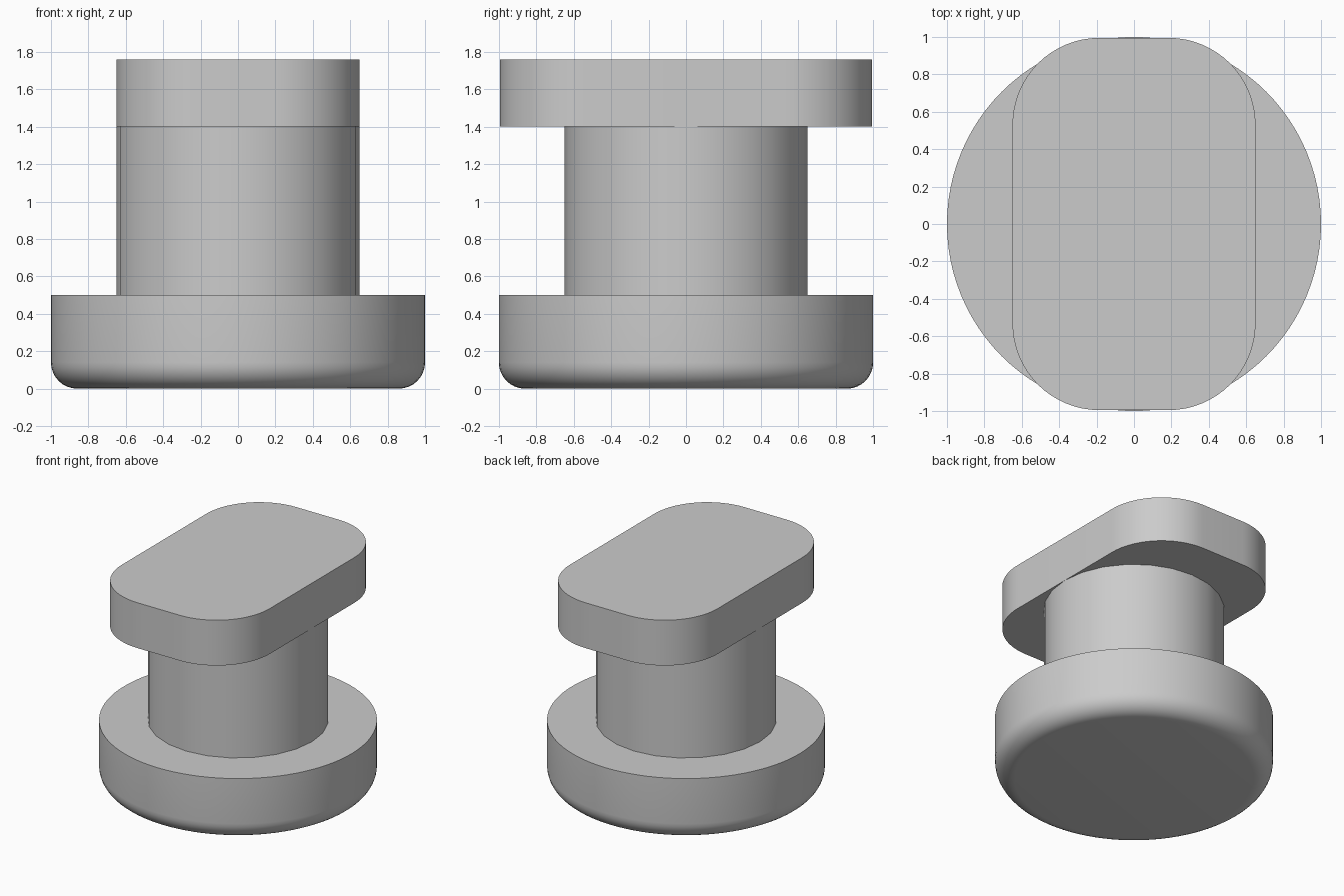
import bpy, bmesh
from math import pi, sin, cos, radians

cube = bpy.data.objects.get("Cube")
if cube:
    bpy.data.objects.remove(cube, do_unlink=True)

grey = bpy.data.materials.new("light grey")
grey.use_nodes = True
colour = (0.6, 0.6, 0.6, 1)
grey.diffuse_color = colour
grey.node_tree.nodes["Principled BSDF"].inputs["Base Color"].default_value = colour


def arc(cx, cy, r, start, end, steps):
    """Points along a circular arc, angles in degrees."""
    angles = [radians(start + (end - start) * i / steps) for i in range(steps + 1)]
    return [(cx + r * cos(a), cy + r * sin(a)) for a in angles]


def loft(name, rings):
    """Join a stack of matching rings and cap both ends."""
    bm = bmesh.new()
    loops = [[bm.verts.new(p) for p in ring] for ring in rings]
    count = len(loops[0])
    for low, high in zip(loops, loops[1:]):
        for i in range(count):
            j = (i + 1) % count
            bm.faces.new((low[i], low[j], high[j], high[i]))
    bm.faces.new(loops[0][::-1])
    bm.faces.new(loops[-1])
    bmesh.ops.recalc_face_normals(bm, faces=bm.faces)
    mesh = bpy.data.meshes.new(name)
    bm.to_mesh(mesh)
    bm.free()
    mesh.materials.append(grey)
    obj = bpy.data.objects.new(name, mesh)
    bpy.context.collection.objects.link(obj)
    bpy.ops.object.select_all(action="DESELECT")
    obj.select_set(True)
    bpy.context.view_layer.objects.active = obj
    bpy.ops.object.shade_smooth_by_angle(angle=radians(35))
    return obj


def turned(name, profile, sides):
    """Round part from (radius, height) pairs."""
    angles = [2 * pi * i / sides for i in range(sides)]
    return loft(name, [[(r * cos(a), r * sin(a), z) for a in angles] for r, z in profile])


# Round base with a rounded lower rim
fillet = 0.14
turned("base", arc(1 - fillet, fillet, fillet, -90, 0, 8) + [(1, 0.5)], 96)

# Stem
turned("stem", [(0.65, 0.5), (0.65, 1.4)], 24)

# Oblong head with rounded corners
half_x, half_y, corner = 0.65, 0.995, 0.465
cx, cy = half_x - corner, half_y - corner
outline = []
for k, (sx, sy) in enumerate([(1, 1), (-1, 1), (-1, -1), (1, -1)]):
    outline += arc(sx * cx, sy * cy, corner, 90 * k, 90 * k + 90, 16)
loft("head", [[(x, y, z) for x, y in outline] for z in (1.4, 1.76)])
